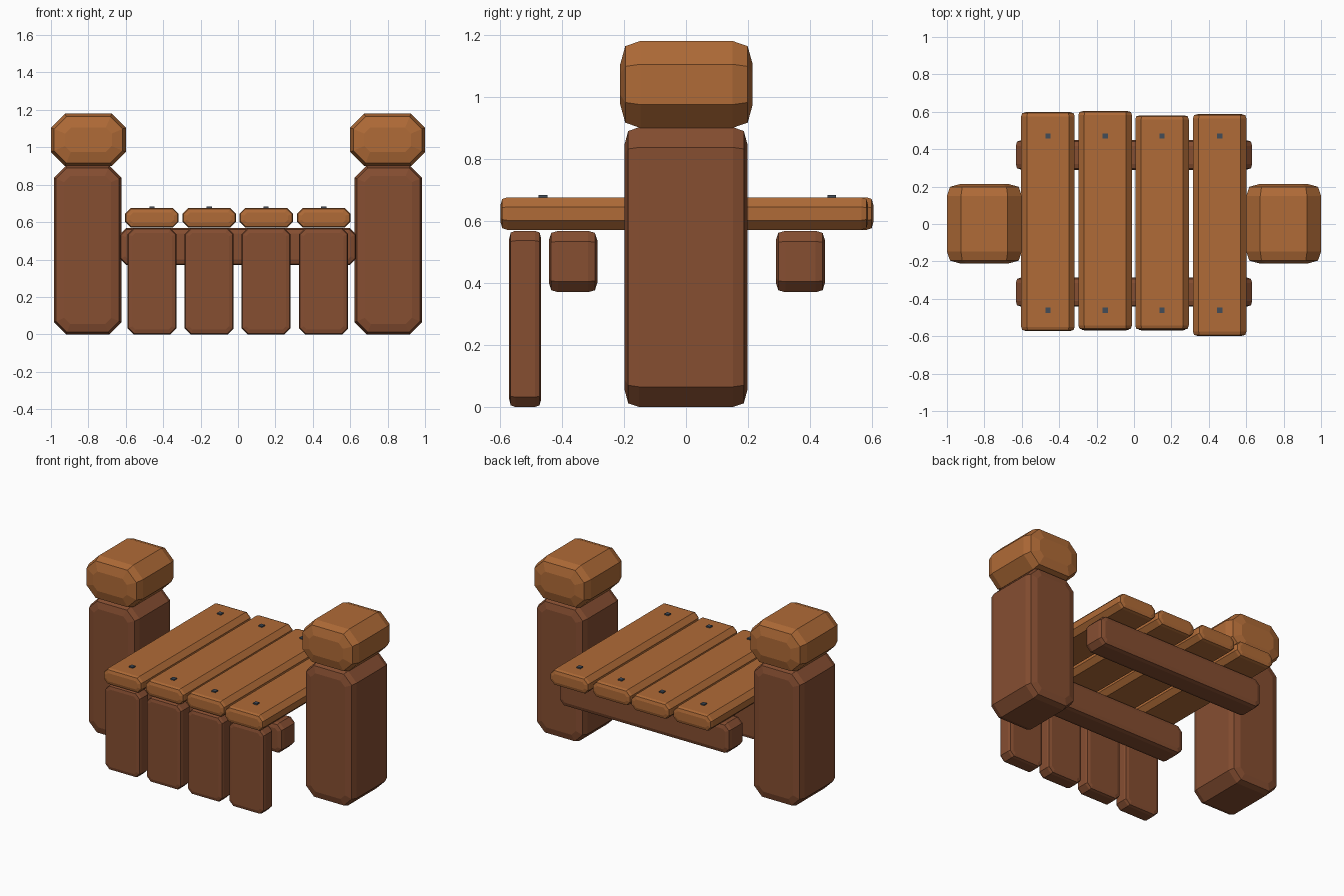
import bpy

if "Cube" in bpy.data.objects:
    bpy.data.objects.remove(bpy.data.objects["Cube"])


def material(name, rgb):
    lin = [((c / 255 + 0.055) / 1.055) ** 2.4 for c in rgb]
    m = bpy.data.materials.new(name)
    m.diffuse_color = (*lin, 1)
    m.use_nodes = True
    m.node_tree.nodes["Principled BSDF"].inputs["Base Color"].default_value = m.diffuse_color
    return m


LIGHT = material("light wood", (176, 107, 55))
DARK = material("dark wood", (134, 78, 49))
IRON = material("dark iron", (66, 76, 88))


def octagon(x0, x1, z0, z1, c):
    """Rectangle with cut corners in the xz plane."""
    return [(x0 + c, z0), (x1 - c, z0), (x1, z0 + c), (x1, z1 - c),
            (x1 - c, z1), (x0 + c, z1), (x0, z1 - c), (x0, z0 + c)]


def block(name, mat, x, y, z, cut, end):
    """Chamfered timber: an octagon lofted along y with two-step rounded ends.
    cut is the corner chamfer, end the (depth, inset) of the end rounding."""
    depth, inset = end
    steps = [(0, inset), (0.25 * depth, 0.22 * inset), (depth, 0)]
    rings = [(y[0] + d, i) for d, i in steps] + [(y[1] - d, i) for d, i in reversed(steps)]
    verts = []
    for yy, i in rings:
        # the corner cut shrinks with the inset, so the ring stays octagonal
        verts += [(px, yy, pz) for px, pz in
                  octagon(x[0] + i, x[1] - i, z[0] + i, z[1] - i, max(cut - 0.58 * i, 0.004))]
    faces = [tuple(range(8)), tuple(range(47, 39, -1))]
    for r in range(5):
        for k in range(8):
            a, b = r * 8 + k, r * 8 + (k + 1) % 8
            faces.append((a, a + 8, b + 8, b))
    mesh = bpy.data.meshes.new(name)
    mesh.from_pydata(verts, [], faces)
    mesh.materials.append(mat)
    mesh.validate()
    ob = bpy.data.objects.new(name, mesh)
    bpy.context.collection.objects.link(ob)
    return ob


# Side posts with their caps
for side, s in (("left", -1), ("right", 1)):
    px = sorted((s * 0.623, s * 0.985))
    cx = sorted((s * 0.6, s * 1.0))
    block(side + "_post", DARK, px, (-0.198, 0.198), (0, 0.902), 0.065, (0.047, 0.055))
    block(side + "_post_cap", LIGHT, cx, (-0.212, 0.215), (0.9, 1.18), 0.075, (0.065, 0.075))

# Cross beams under the deck
for name, y in (("front_beam", (-0.442, -0.286)), ("back_beam", (0.29, 0.448))):
    block(name, DARK, (-0.632, 0.632), y, (0.37, 0.568), 0.034, (0.03, 0.03))

# Deck planks of uneven length, front boards and nails
plank_ends = [(-0.572, 0.598), (-0.565, 0.604), (-0.565, 0.581), (-0.598, 0.587)]
for n, (cx, ends) in enumerate(zip((-0.46, -0.154, 0.15, 0.458), plank_ends), 1):
    block(f"deck_plank_{n}", LIGHT, (cx - 0.143, cx + 0.143), ends, (0.571, 0.676),
          0.031, (0.022, 0.025))
    block(f"front_board_{n}", DARK, (cx - 0.131, cx + 0.131), (-0.57, -0.467), (0, 0.568),
          0.032, (0.02, 0.025))
    for end, y in (("front", -0.461), ("back", 0.47)):
        bpy.ops.mesh.primitive_cube_add(size=1, location=(cx, y, 0.669))
        nail = bpy.context.object
        nail.name = f"{end}_nail_{n}"
        nail.scale = (0.028, 0.028, 0.03)
        nail.data.materials.append(IRON)
